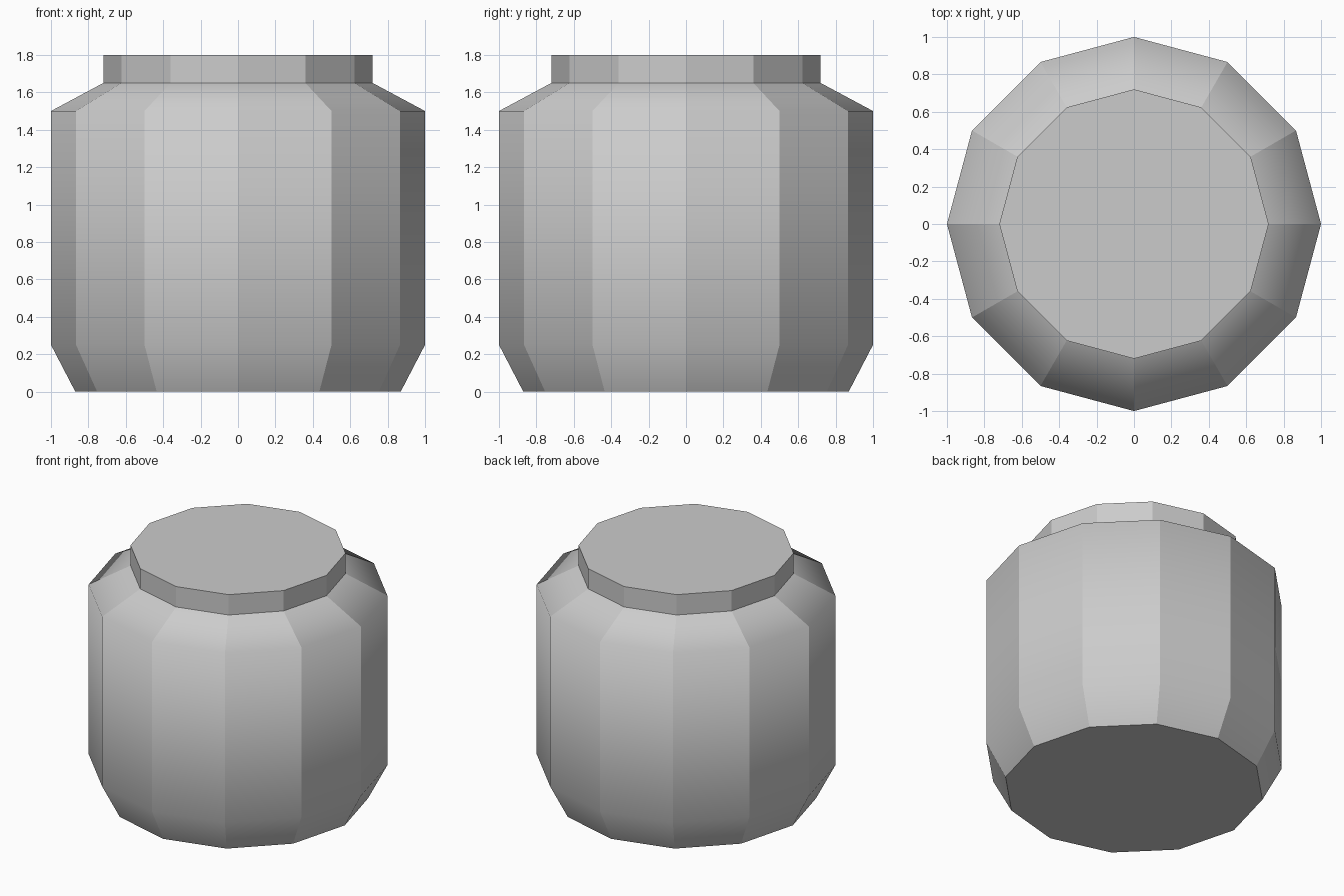
import bpy
import bmesh
from math import cos, sin, tau

cube = bpy.data.objects.get("Cube")
if cube:
    bpy.data.objects.remove(cube, do_unlink=True)

SIDES = 12

grey = bpy.data.materials.new("plain_grey")
grey.use_nodes = True
colour = (0.6, 0.6, 0.6, 1)
grey.diffuse_color = colour
grey.node_tree.nodes["Principled BSDF"].inputs["Base Color"].default_value = colour


def lathe(name, profile):
    """Faceted turned solid: soft along its height, crisp between its sides."""
    bm = bmesh.new()
    rings = [[bm.verts.new((r * cos(tau * i / SIDES), r * sin(tau * i / SIDES), z))
              for i in range(SIDES)] for r, z in profile]
    for low, high in zip(rings, rings[1:]):
        for i in range(SIDES):
            j = (i + 1) % SIDES
            bm.faces.new((low[i], low[j], high[j], high[i]))
    bm.faces.new(rings[0][::-1])
    bm.faces.new(rings[-1])
    for face in bm.faces:
        face.smooth = True
    # Upright edges and cap rims stay sharp
    for edge in bm.edges:
        upright = abs(edge.verts[0].co.z - edge.verts[1].co.z) > 0.01
        rim = any(len(f.verts) == SIDES for f in edge.link_faces)
        edge.smooth = not (upright or rim)
    mesh = bpy.data.meshes.new(name)
    bm.to_mesh(mesh)
    bm.free()
    mesh.materials.append(grey)
    obj = bpy.data.objects.new(name, mesh)
    bpy.context.collection.objects.link(obj)
    return obj


# Jar body with tapered foot and sloping shoulder
lathe("jar_body", [(0.87, 0), (1, 0.25), (1, 1.5), (0.72, 1.65)])

# Lid standing on the shoulder
lathe("jar_lid", [(0.72, 1.65), (0.72, 1.8)])
